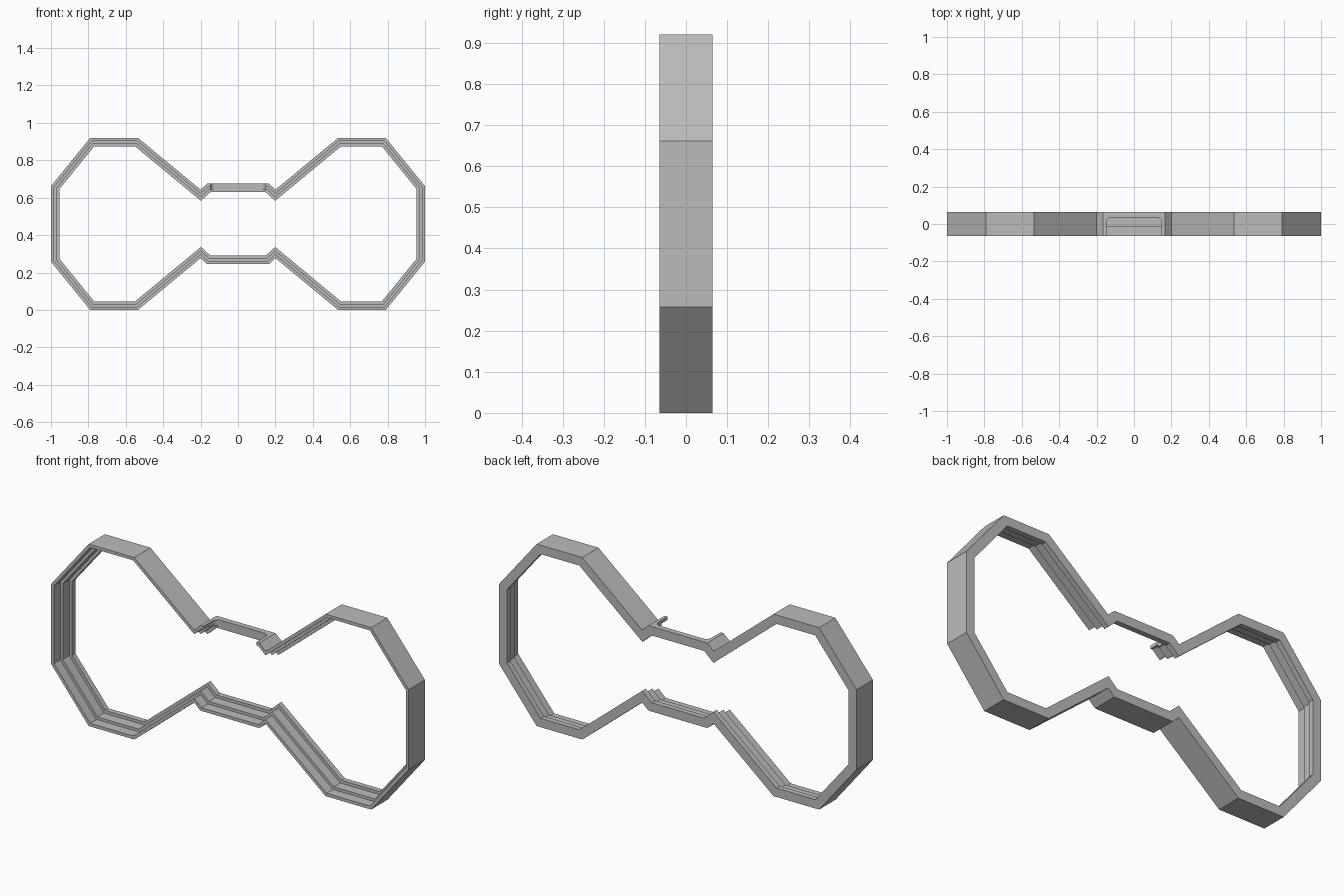
import bpy
import bmesh
import math
from mathutils import Vector

cube = bpy.data.objects.get("Cube")
if cube:
    bpy.data.objects.remove(cube)

HALF_DEPTH = 0.065
MID_Z = 0.46

grey = bpy.data.materials.new("plain grey")
grey.use_nodes = True
colour = (0.5, 0.5, 0.5, 1)
grey.diffuse_color = colour
grey.node_tree.nodes["Principled BSDF"].inputs["Base Color"].default_value = colour


def finish(name, bm):
    bmesh.ops.recalc_face_normals(bm, faces=bm.faces)
    mesh = bpy.data.meshes.new(name)
    bm.to_mesh(mesh)
    bm.free()
    mesh.materials.append(grey)
    obj = bpy.data.objects.new(name, mesh)
    bpy.context.collection.objects.link(obj)
    return obj


def inset(points, distance):
    """Mitred inward offset of a counter-clockwise outline."""
    result = []
    for i, p in enumerate(points):
        a = (p - points[i - 1]).normalized()
        b = (points[(i + 1) % len(points)] - p).normalized()
        na, nb = Vector((-a.y, a.x)), Vector((-b.y, b.x))
        result.append(p + (na + nb) * distance / (1 + na.dot(nb)))
    return result


# Outline: one quarter, mirrored across both axes
quarter = [(1, 0.202), (0.79, MID_Z), (0.535, MID_Z), (0.2, 0.183), (0.165, 0.215)]
right_top = [Vector(p) for p in quarter]
left_top = [Vector((-p.x, p.y)) for p in reversed(right_top)]
top = right_top + left_top
outline = top + [Vector((-p.x, -p.y)) for p in top]

# Wall section: (depth, thickness), stepping inwards towards the back
section = [(-HALF_DEPTH, 0), (-HALF_DEPTH, 0.016), (-0.014, 0.016), (-0.014, 0.03),
           (0.038, 0.03), (0.038, 0.045), (HALF_DEPTH, 0.045), (HALF_DEPTH, 0)]

# Stepped frame
bm = bmesh.new()
rings = [[bm.verts.new((p.x, y, p.y + MID_Z)) for p in inset(outline, t)]
         for y, t in section]
for k, ring in enumerate(rings):
    after = rings[(k + 1) % len(rings)]
    for i in range(len(ring)):
        j = (i + 1) % len(ring)
        bm.faces.new((ring[i], ring[j], after[j], after[i]))
frame = finish("stepped_frame", bm)

# Cutter for the rounded notch in the upper bridge, open to the front
half_width, back, radius = 0.148, 0.036, 0.028
plan = [(-half_width, -0.2), (half_width, -0.2)]
for side, start in ((1, 0), (-1, 90)):
    for step in range(7):
        angle = math.radians(start + step * 15)
        plan.append((side * (half_width - radius) + radius * math.cos(angle),
                     back - radius + radius * math.sin(angle)))
bm = bmesh.new()
base = bm.faces.new([bm.verts.new((x, y, 0.55)) for x, y in plan])
lifted = bmesh.ops.extrude_face_region(bm, geom=[base])["geom"]
bmesh.ops.translate(bm, vec=(0, 0, 0.25),
                    verts=[v for v in lifted if isinstance(v, bmesh.types.BMVert)])
cutter = finish("bridge_notch_cutter", bm)
cutter.hide_render = True

# Cut the notch, then drop the cutter
cut = frame.modifiers.new("bridge notch", 'BOOLEAN')
cut.operation = 'DIFFERENCE'
cut.solver = 'EXACT'
cut.object = cutter
bpy.context.view_layer.objects.active = frame
frame.select_set(True)
bpy.ops.object.modifier_apply(modifier=cut.name)
bpy.data.objects.remove(cutter)
